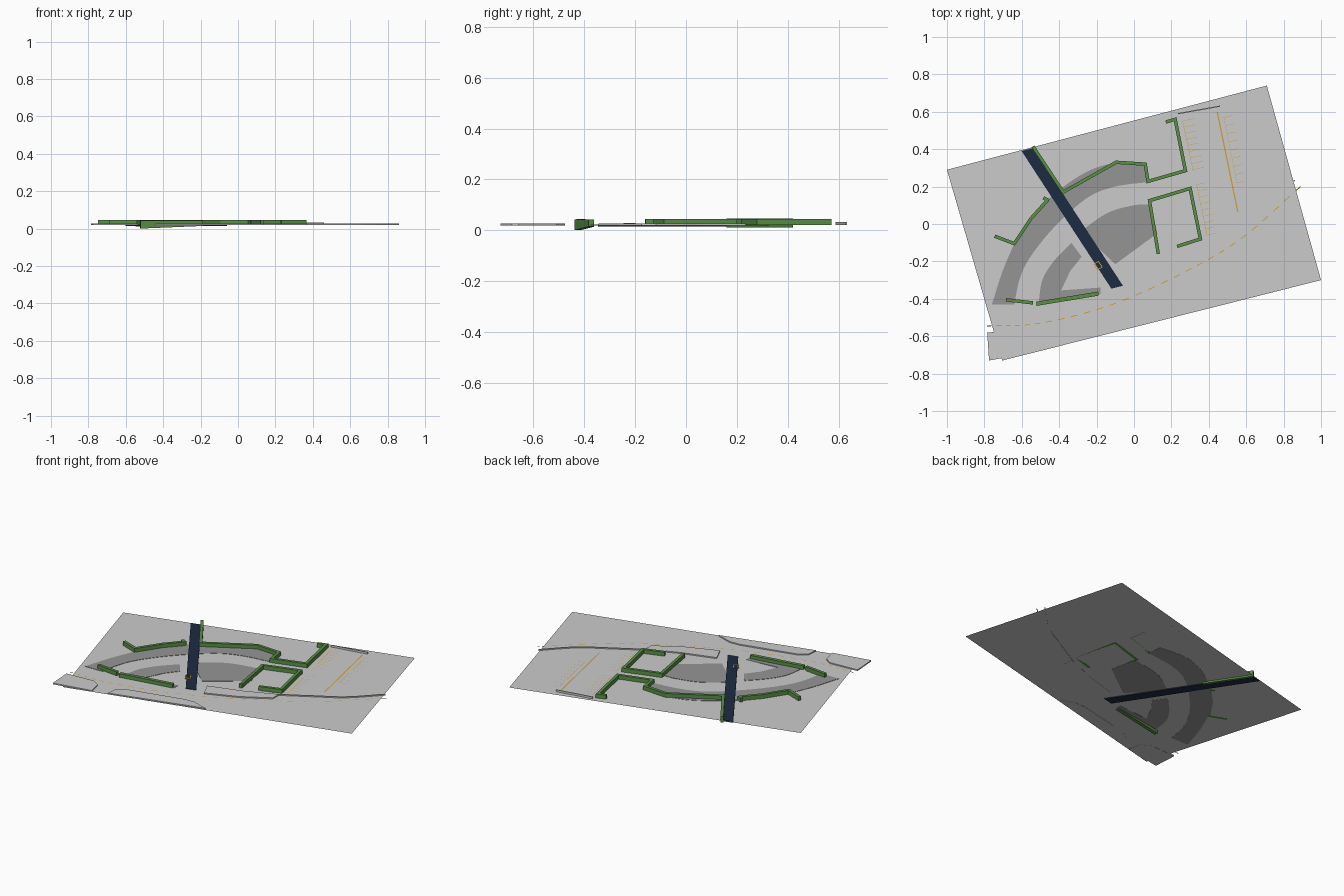
import bpy, bmesh, math
from mathutils import Vector

if "Cube" in bpy.data.objects:
    bpy.data.objects.remove(bpy.data.objects["Cube"])


def material(name, rgb):
    m = bpy.data.materials.new(name)
    m.diffuse_color = (*rgb, 1)
    m.use_nodes = True
    m.node_tree.nodes["Principled BSDF"].inputs["Base Color"].default_value = m.diffuse_color
    return m


GREEN = material("hedge green", (0.10, 0.28, 0.06))
BLUE = material("dark blue", (0.012, 0.025, 0.055))
YELLOW = material("line yellow", (0.65, 0.36, 0.04))
DARK = material("path grey", (0.3, 0.3, 0.3))
GROUND = 0.020


def finish(name, bm, mat):
    bmesh.ops.recalc_face_normals(bm, faces=bm.faces)
    me = bpy.data.meshes.new(name)
    bm.to_mesh(me)
    bm.free()
    ob = bpy.data.objects.new(name, me)
    bpy.context.collection.objects.link(ob)
    if mat:
        me.materials.append(mat)
    return ob


def slab(name, pts, z0, z1, mat=None):
    """Flat outline extruded from z0 to z1 (a single sheet if equal)."""
    bm = bmesh.new()
    f = bm.faces.new([bm.verts.new((x, y, z0)) for x, y in pts])
    f.normal_update()
    if f.normal.z < 0:
        f.normal_flip()
    if z1 > z0:
        r = bmesh.ops.extrude_face_region(bm, geom=[f])
        vs = [v for v in r["geom"] if isinstance(v, bmesh.types.BMVert)]
        bmesh.ops.translate(bm, verts=vs, vec=(0, 0, z1 - z0))
        return finish(name, bm, mat)
    me = bpy.data.meshes.new(name)
    bm.to_mesh(me)
    bm.free()
    ob = bpy.data.objects.new(name, me)
    bpy.context.collection.objects.link(ob)
    if mat:
        me.materials.append(mat)
    return ob


def sides(path, w):
    """Mitred left and right offsets of a polyline."""
    p = [Vector(q) for q in path]
    left, right = [], []
    for i, q in enumerate(p):
        a = (q - p[i - 1]).normalized() if i else (p[1] - q).normalized()
        b = (p[i + 1] - q).normalized() if i < len(p) - 1 else a
        na, nb = Vector((-a.y, a.x)), Vector((-b.y, b.x))
        n = (na + nb).normalized()
        n *= w / 2 / max(n.dot(na), 0.4)
        left.append(q + n)
        right.append(q - n)
    return left, right


def wall(name, path, w, z0, z1, mat=None):
    left, right = sides(path, w)
    return slab(name, left + right[::-1], z0, z1, mat)


def smooth_path(pts, n=8):
    """Catmull-Rom curve through a few points."""
    p = [Vector(q) for q in pts]
    p = [2 * p[0] - p[1]] + p + [2 * p[-1] - p[-2]]
    out = []
    for i in range(1, len(p) - 2):
        a, b, c, d = p[i - 1:i + 3]
        for k in range(n):
            t = k / n
            out.append(0.5 * (2 * b + (c - a) * t + (2 * a - 5 * b + 4 * c - d) * t * t
                              + (3 * b - a - 3 * c + d) * t ** 3))
    return out + [p[-2]]


def stripes(name, segs, w=0.004):
    """Many short flat painted lines in one object."""
    bm = bmesh.new()
    for a, b in segs:
        l, r = sides([a, b], w)
        bm.faces.new([bm.verts.new((q.x, q.y, GROUND + 0.002)) for q in (r[0], r[1], l[1], l[0])])
    return finish(name, bm, YELLOW)


# Ground sheet
slab("ground", [(-1, 0.29), (-0.705, -0.73), (1, -0.30), (0.71, 0.74)], GROUND, GROUND)

# Darker curved paths, outer ring and inner ring with plaza
outer = smooth_path([(-0.76, -0.43), (-0.69, -0.22), (-0.58, 0.0), (-0.42, 0.165),
                     (-0.25, 0.28), (-0.1, 0.325), (0.07, 0.315)])
inner = smooth_path([(0.08, 0.225), (-0.1, 0.2), (-0.25, 0.14), (-0.42, -0.01),
                     (-0.55, -0.17), (-0.61, -0.29), (-0.64, -0.43)])
slab("outer_path", outer + inner, GROUND - 0.001, GROUND + 0.002, DARK)
band_out = smooth_path([(-0.51, -0.42), (-0.49, -0.3), (-0.43, -0.2), (-0.335, -0.1)])
slab("inner_path", band_out + [Vector(q) for q in
     [(-0.28, -0.175), (-0.34, -0.25), (-0.39, -0.355), (-0.18, -0.34), (-0.18, -0.375)]],
     GROUND - 0.001, GROUND + 0.002, DARK)
slab("plaza", smooth_path([(-0.28, -0.035), (-0.14, 0.06), (0.0, 0.1), (0.09, 0.105)])
     + [Vector(q) for q in [(0.125, -0.05), (-0.1, -0.215), (-0.2, -0.12)]],
     GROUND - 0.001, GROUND + 0.002, DARK)

# Dark blue strip crossing the site, gently arched
bm = bmesh.new()
A, B, W = Vector((-0.57, 0.398)), Vector((-0.09, -0.338)), Vector((0.031, 0.008))
rows = []
for i in range(13):
    t = i / 12
    q = A.lerp(B, t)
    top = 0.023 + 0.004 * math.sin(math.pi * t)
    rows.append([bm.verts.new((*(q + s * W), z)) for s, z in
                 ((-1, 0.015), (1, 0.015), (1, top), (-1, top))])
for r, s in zip(rows, rows[1:]):
    for k in range(4):
        bm.faces.new((r[k], r[(k + 1) % 4], s[(k + 1) % 4], s[k]))
bm.faces.new(rows[0])
bm.faces.new(rows[-1])
finish("blue_strip", bm, BLUE)

# Hedges
HEDGES = {
    "hedge_west": [(-0.745, -0.065), (-0.64, -0.105), (-0.55, 0.03), (-0.46, 0.13)],
    "hedge_north": [(-0.38, 0.17), (-0.095, 0.33), (0.06, 0.32), (0.075, 0.228),
                    (0.275, 0.285), (0.22, 0.56), (0.17, 0.545)],
    "hedge_court": [(0.13, -0.16), (0.083, 0.125), (0.3, 0.19), (0.355, -0.08), (0.23, -0.12)],
    "hedge_south_short": [(-0.685, -0.405), (-0.54, -0.422)],
}
for name, path in HEDGES.items():
    wall(name, path, 0.018, GROUND, 0.045, GREEN)
wall("hedge_stub", [(-0.485, 0.14), (-0.455, 0.125)], 0.018, GROUND, 0.045, GREEN)
wall("hedge_by_strip", [(-0.54, 0.415), (-0.375, 0.165)], 0.018, 0.01, 0.047, GREEN)
south = wall("hedge_south_long", [(-0.522, -0.427), (-0.19, -0.372)], 0.022, 0.0, 0.043, GREEN)
for v in south.data.vertices:        # bottom rises toward the east end
    if v.co.z < 0.01 and v.co.x > -0.3:
        v.co.z = 0.014

# Raised pavements
TOP = 0.027
slab("pavement_southwest", [(-0.785, -0.58), (-0.60, -0.57), (-0.555, -0.6), (-0.535, -0.685),
                            (-0.775, -0.73)], TOP - 0.008, TOP)
slab("pavement_south", [(-0.44, -0.66), (-0.435, -0.595), (-0.39, -0.56), (-0.04, -0.478),
                        (0.03, -0.475), (0.13, -0.51)], TOP - 0.008, TOP)
slab("pavement_roadside", [(-0.035, -0.255), (0.17, -0.195), (0.365, -0.115), (0.365, -0.175),
                           (0.2, -0.27), (0.005, -0.345)], TOP - 0.008, TOP)
wall("kerb_east", smooth_path([(0.365, -0.115), (0.55, -0.01), (0.70, 0.08), (0.86, 0.235)]),
     0.005, GROUND - 0.002, TOP)
wall("kerb_north", [(0.235, 0.59), (0.46, 0.63)], 0.006, GROUND, 0.032)

# Road centre line, dashed
c = smooth_path([(-0.785, -0.545), (-0.5, -0.53), (-0.13, -0.435), (0.245, -0.27),
                 (0.57, -0.08), (0.89, 0.2)], 11)
stripes("road_dashes", [(c[i], c[i + 1]) for i in range(0, len(c) - 1, 2)], 0.005)


# Parking lines: spine plus ticks
def stalls(name, a, b, n, length):
    a, b = Vector(a), Vector(b)
    d = Vector((length, length * 0.22))
    stripes(name, [(a.lerp(b, i / n), a.lerp(b, i / n) + d) for i in range(n + 1)]
            + [(a, b)], 0.002)


stripes("car_park_divider", [((0.445, 0.6), (0.555, 0.065))], 0.007)
stalls("stalls_northwest", (0.26, 0.55), (0.315, 0.29), 8, 0.06)
stalls("stalls_southwest", (0.335, 0.21), (0.39, -0.06), 8, 0.05)
stalls("stalls_east", (0.48, 0.57), (0.55, 0.22), 8, 0.045)

# Small square outline on the blue strip
sq = [(-0.215, -0.215), (-0.195, -0.245), (-0.17, -0.23), (-0.19, -0.2)]
for v in range(4):
    wall("square_outline_%d" % v, [sq[v], sq[(v + 1) % 4]], 0.004, 0.022, 0.028, YELLOW)
